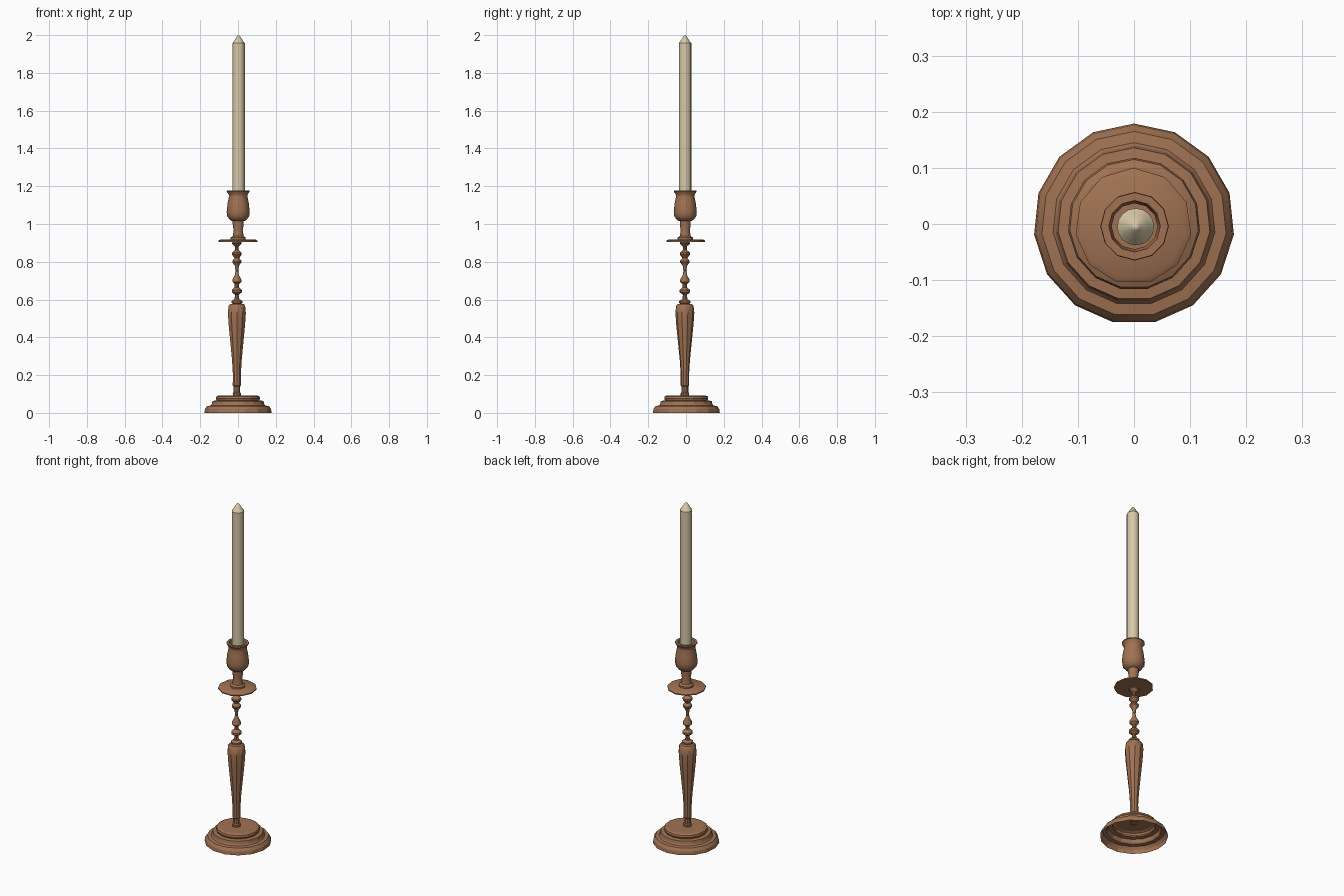
import bpy, bmesh, math


def material(name, rgb):
    m = bpy.data.materials.new(name)
    m.diffuse_color = (*rgb, 1.0)
    return m


WOOD = material("brown wood", (0.35, 0.168, 0.085))
WAX = material("cream wax", (0.68, 0.58, 0.39))


def lathe(name, profile, sides, mat, centre=(0, 0), turn=90, smooth=35):
    """Spin a (radius, height) profile around z; radius 0 makes a pole."""
    bm = bmesh.new()
    rings = []
    for r, z in profile:
        if r == 0:
            rings.append([bm.verts.new((centre[0], centre[1], z))] * sides)
            continue
        ring = []
        for i in range(sides):
            a = math.radians(turn) + 2 * math.pi * i / sides
            ring.append(bm.verts.new((centre[0] + r * math.cos(a),
                                      centre[1] + r * math.sin(a), z)))
        rings.append(ring)
    for lo, hi in zip(rings, rings[1:]):
        for i in range(sides):
            j = (i + 1) % sides
            bm.faces.new(list(dict.fromkeys((lo[i], lo[j], hi[j], hi[i]))))
    mesh = bpy.data.meshes.new(name)
    bm.to_mesh(mesh)
    bm.free()
    mesh.materials.append(mat)
    ob = bpy.data.objects.new(name, mesh)
    bpy.context.collection.objects.link(ob)
    bpy.ops.object.select_all(action='DESELECT')
    ob.select_set(True)
    bpy.context.view_layer.objects.active = ob
    bpy.ops.object.shade_smooth_by_angle(angle=math.radians(smooth))
    return ob


# Stepped foot, hollow underneath
lathe("base", [(.179, 0), (.176, .02), (.165, .036), (.145, .039), (.14, .046),
               (.136, .063), (.114, .066), (.118, .076), (.115, .087),
               (.102, .093), (0, .093)], 15, WOOD, smooth=20)

# Lower stem: short neck and vase-shaped shaft
AXIS = (-.006, -.006)
lathe("shaft", [(.022, .09), (.023, .105), (.018, .11), (.018, .14), (.023, .146),
                (.023, .157), (.022, .2), (.027, .28), (.037, .38), (.046, .47),
                (.05, .53), (.046, .567), (.038, .576), (.014, .58)],
      10, WOOD, AXIS)

# Turned beads between shaft and drip plate
lathe("turned_beads", [(.014, .575), (.03, .583), (.03, .592), (.014, .602),
                       (.01, .625), (.028, .638), (.028, .65), (.012, .665),
                       (.012, .682), (.025, .694), (.025, .705), (.011, .73),
                       (.008, .75), (.011, .778), (.025, .797), (.025, .805),
                       (.013, .82), (.027, .838), (.027, .848), (.01, .863),
                       (.01, .88), (.027, .896), (.027, .902), (.018, .91)],
      10, WOOD, AXIS)

# Drip plate
lathe("drip_plate", [(0, .904), (.104, .906), (.104, .912), (.092, .919), (0, .919)],
      11, WOOD, (-.001, -.004))

# Socket stem and hollow candle cup
lathe("candle_cup", [(.04, .917), (.04, .928), (.029, .936), (.024, .965),
                     (.029, 1.0), (.029, 1.015), (.042, 1.02), (.058, 1.04),
                     (.061, 1.065), (.056, 1.11), (.049, 1.145), (.049, 1.155),
                     (.061, 1.172), (.06, 1.178), (.046, 1.178), (.041, 1.15),
                     (.041, 1.08), (0, 1.08)], 12, WOOD, (.001, -.004))

# Candle with pointed tip
lathe("candle", [(0, 1.08), (.033, 1.08), (.033, 1.957), (.026, 1.965),
                 (.007, 1.996), (0, 2.0)], 16, WAX, (.003, -.005), smooth=40)
